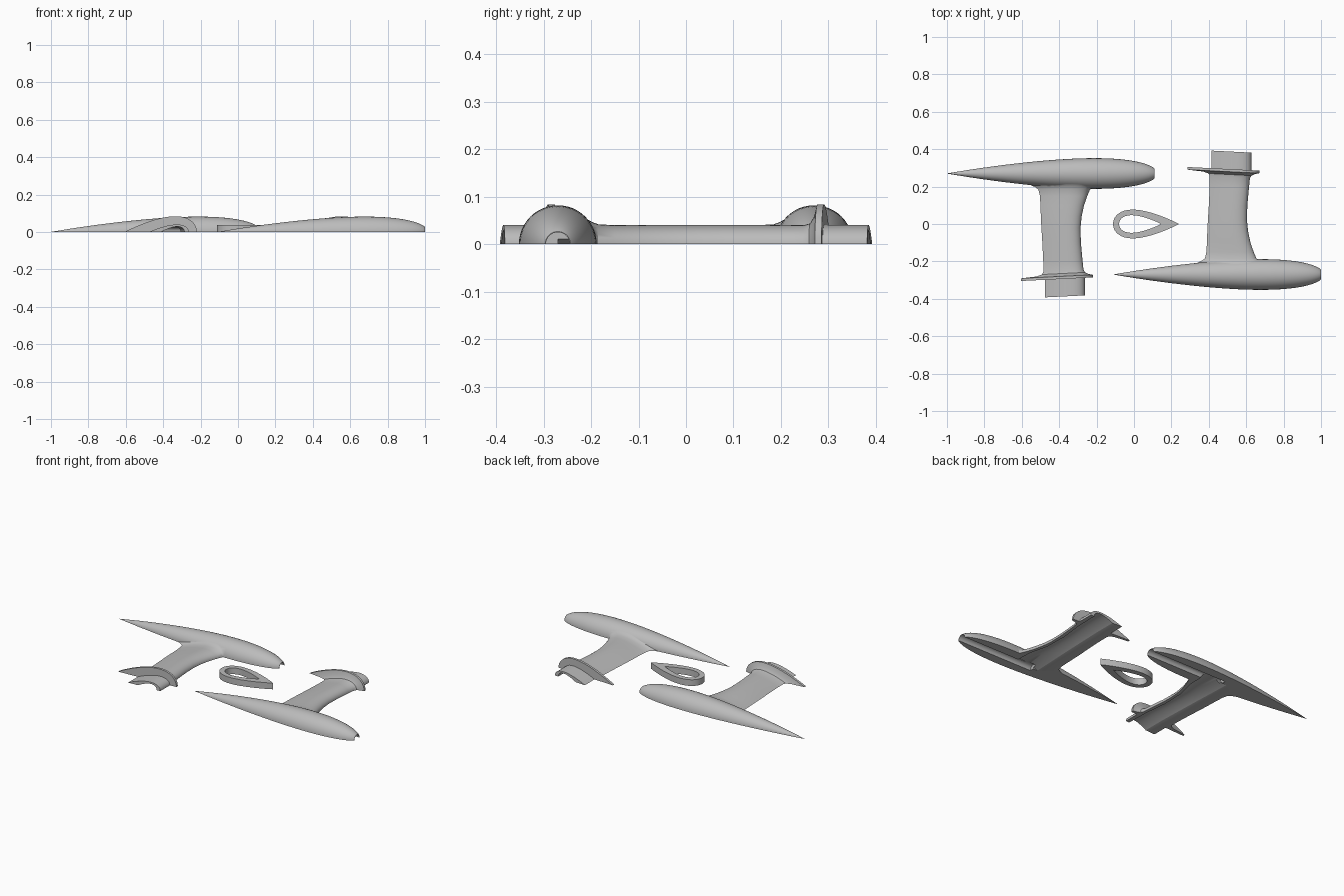
import bpy, bmesh, math
from mathutils import Matrix

cube = bpy.data.objects.get("Cube")
if cube:
    bpy.data.objects.remove(cube)

grey = bpy.data.materials.new("plain grey")
grey.use_nodes = True
colour = (0.5, 0.5, 0.5, 1)
grey.diffuse_color = colour
grey.node_tree.nodes["Principled BSDF"].inputs["Base Color"].default_value = colour


def foil(s):
    """Streamlined half thickness (peak 1) at s = 0 nose to 1 tail."""
    return max(0, 10 * (0.2969 * math.sqrt(s) - 0.126 * s - 0.3516 * s**2
                        + 0.2843 * s**3 - 0.1036 * s**4))


def outline(tail, nose, half, n=26):
    """Closed teardrop outline as (x, thickness) pairs, tail first."""
    steps = [(1 + math.cos(math.pi * i / n)) / 2 for i in range(n + 1)]
    upper = [(nose + (tail - nose) * s, half * foil(s)) for s in steps]
    upper[0] = (tail, 0)
    return upper + [(x, -t) for x, t in upper[-2:0:-1]]


def loft(name, rings):
    """Solid skinned through equal-length rings, capped at both ends."""
    bm = bmesh.new()
    loops = [[bm.verts.new(p) for p in ring] for ring in rings]
    n = len(loops[0])
    for a, b in zip(loops, loops[1:]):
        for i in range(n):
            j = (i + 1) % n
            bm.faces.new((a[i], a[j], b[j], b[i]))
    bm.faces.new(loops[0])
    bm.faces.new(loops[-1])
    bmesh.ops.remove_doubles(bm, verts=bm.verts, dist=1e-6)
    bmesh.ops.recalc_face_normals(bm, faces=bm.faces)
    me = bpy.data.meshes.new(name)
    bm.to_mesh(me)
    bm.free()
    me.materials.append(grey)
    ob = bpy.data.objects.new(name, me)
    bpy.context.collection.objects.link(ob)
    return ob


def strut_loft(name, stations):
    """Teardrop sections along y, the outer end canted slightly."""
    rings = []
    for y, tail, nose, half in stations:
        cant = 0.05 * min(1, max(0, (-0.15 - y) / 0.1))
        rings.append([(x, y + cant * (x + 0.37), z) for x, z in outline(tail, nose, half)])
    return loft(name, rings)


def revolve(name, profile, y, n=48):
    """Solid of revolution about an x-parallel axis."""
    turn = [2 * math.pi * i / n for i in range(n)]
    return loft(name, [[(x, y + r * math.cos(a), r * math.sin(a)) for a in turn]
                       for x, r in profile])


def combine(target, tool, operation):
    mod = target.modifiers.new(operation, 'BOOLEAN')
    mod.operation, mod.solver, mod.object = operation, 'EXACT', tool
    bpy.context.view_layer.update()
    graph = bpy.context.evaluated_depsgraph_get()
    mesh = bpy.data.meshes.new_from_object(target.evaluated_get(graph))
    target.modifiers.clear()
    target.data = mesh
    bpy.data.objects.remove(tool)


def smooth(ob):
    bpy.ops.object.select_all(action='DESELECT')
    ob.select_set(True)
    bpy.context.view_layer.objects.active = ob
    bpy.ops.object.shade_smooth_by_angle(angle=math.radians(32))


# Pod: long pointed tail, blunt nose
AXIS, TIP, LEAD, NOSE = 0.27, -1.0, 0.125, 0.11
length = LEAD - TIP
first = (LEAD - NOSE) / length
spread = [first + (1 - first) * (i / 36) ** 1.6 for i in range(37)]
pod = revolve("rear_pylon_half",
              [(LEAD - s * length, max(0.082 * foil(s), 0.0005)) for s in spread], AXIS)

# Strut with filleted root, end flange and tongue: y, tail x, nose x, half height
strut = strut_loft("strut", [
    (0.27, -0.60, -0.17, 0.06), (0.215, -0.57, -0.19, 0.056),
    (0.198, -0.53, -0.215, 0.047), (0.185, -0.511, -0.235, 0.042),
    (0.15, -0.503, -0.25, 0.04), (0.1, -0.5, -0.267, 0.04),
    (0.04, -0.498, -0.28, 0.04), (-0.02, -0.495, -0.286, 0.04),
    (-0.1, -0.49, -0.284, 0.04), (-0.2, -0.485, -0.275, 0.04),
    (-0.25, -0.485, -0.27, 0.04), (-0.264, -0.492, -0.262, 0.044),
    (-0.273, -0.52, -0.245, 0.06), (-0.279, -0.605, -0.22, 0.084),
    (-0.293, -0.605, -0.22, 0.084), (-0.2931, -0.475, -0.263, 0.04),
    (-0.387, -0.475, -0.263, 0.04)])
combine(pod, strut, 'UNION')

# Hollow channel through the strut and bore through the pod nose
channel = strut_loft("channel", [
    (0.27, -0.43, -0.27, 0.028), (0.15, -0.425, -0.275, 0.028),
    (0.04, -0.42, -0.302, 0.028), (-0.1, -0.415, -0.306, 0.028),
    (-0.25, -0.41, -0.29, 0.029), (-0.45, -0.41, -0.285, 0.029)])
combine(pod, channel, 'DIFFERENCE')
bore = revolve("bore", [(-0.4, 0.025), (0.2, 0.025)], AXIS, 32)
combine(pod, bore, 'DIFFERENCE')

# Flat parting face at the ground
below = loft("below", [[(-2, -1, z), (2, -1, z), (2, 1, z), (-2, 1, z)] for z in (-0.5, 0)])
combine(pod, below, 'DIFFERENCE')
smooth(pod)

# Matching mirrored half
other = pod.copy()
other.data = pod.data.copy()
other.name = "front_pylon_half"
other.data.transform(Matrix.Translation((0.89, 0, 0)) @ Matrix.Diagonal((1, -1, 1, 1)))
other.data.flip_normals()
bpy.context.collection.objects.link(other)

# Loose teardrop ring
ring = loft("teardrop_ring", [[(x, y, z) for x, y in outline(0.24, -0.112, 0.077)]
                              for z in (0, 0.038)])
hole = loft("hole", [[(x, y, z) for x, y in outline(0.145, -0.08, 0.047)]
                     for z in (-0.1, 0.1)])
combine(ring, hole, 'DIFFERENCE')
smooth(ring)
